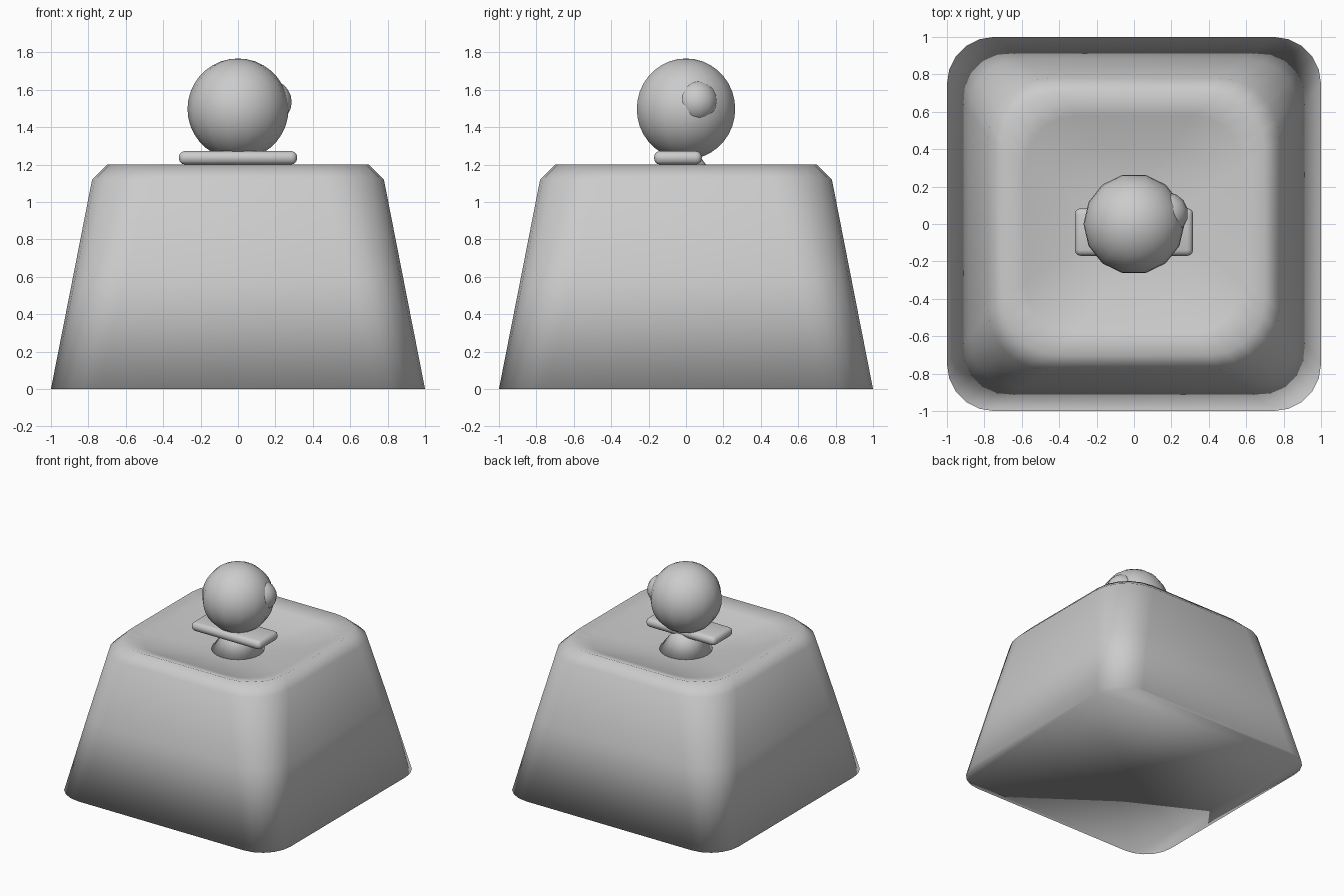
import bpy, bmesh, math
from mathutils import Matrix, Vector

old = bpy.data.objects.get("Cube")
if old:
    bpy.data.objects.remove(old, do_unlink=True)

grey = bpy.data.materials.new("light_grey")
grey.use_nodes = True
COLOUR = (0.6, 0.6, 0.6, 1)
grey.diffuse_color = COLOUR
grey.node_tree.nodes["Principled BSDF"].inputs["Base Color"].default_value = COLOUR


def finish(bm, name):
    """Turn a bmesh into a smooth grey object."""
    bmesh.ops.recalc_face_normals(bm, faces=bm.faces)
    for f in bm.faces:
        f.smooth = True
    mesh = bpy.data.meshes.new(name)
    bm.to_mesh(mesh)
    bm.free()
    mesh.materials.append(grey)
    obj = bpy.data.objects.new(name, mesh)
    bpy.context.collection.objects.link(obj)
    return obj


def rounded_square(bm, half, radius, z, steps=5):
    """Ring of vertices along a square with round corners."""
    ring = []
    for corner in range(4):
        mid = math.radians(45 + 90 * corner)
        cx = math.copysign(half - radius, math.cos(mid))
        cy = math.copysign(half - radius, math.sin(mid))
        for i in range(steps + 1):
            a = math.radians(90 * (corner + i / steps))
            ring.append(bm.verts.new((cx + radius * math.cos(a), cy + radius * math.sin(a), z)))
    return ring


def ball(name, centre, radius, segments, rings, turn=0):
    bm = bmesh.new()
    bmesh.ops.create_uvsphere(bm, u_segments=segments, v_segments=rings, radius=radius,
                              matrix=Matrix.Translation(centre) @ Matrix.Rotation(turn, 4, "Z"))
    return finish(bm, name)


# Tapered key body: half width, corner radius, height; ends in the dished top
profile = [(1.0, 0.25, 0), (0.882, 0.28, 0.6), (0.78, 0.32, 1.12), (0.70, 0.30, 1.2),
           (0.58, 0.27, 1.16), (0.42, 0.22, 1.11), (0.22, 0.15, 1.075)]
bm = bmesh.new()
loops = [rounded_square(bm, *row) for row in profile]
for low, high in zip(loops, loops[1:]):
    n = len(low)
    for i in range(n):
        j = (i + 1) % n
        bm.faces.new((low[i], low[j], high[j], high[i]))
bm.faces.new(loops[0][::-1])
bm.faces.new(loops[-1])
finish(bm, "key_body")

# Flared neck rising from the dish
bm = bmesh.new()
bmesh.ops.create_cone(bm, cap_ends=True, segments=20, radius1=0.21, radius2=0.07, depth=0.19,
                      matrix=Matrix.Translation((0, 0, 1.155)))
finish(bm, "neck")

# Rounded crossbar under the head
bm = bmesh.new()
bmesh.ops.create_cube(bm, size=1, matrix=Matrix.Translation((0, -0.043, 1.236))
                      @ Matrix.Diagonal((0.632, 0.255, 0.072, 1)))
bmesh.ops.bevel(bm, geom=bm.edges[:], offset=0.032, segments=3, profile=0.5, affect="EDGES")
finish(bm, "crossbar")

# Head with a small bump on its left side
ball("head", Vector((0, 0, 1.497)), 0.27, 14, 18, math.pi / 2)
ball("side_bump", Vector((0.175, 0.055, 1.535)), 0.115, 14, 10)
